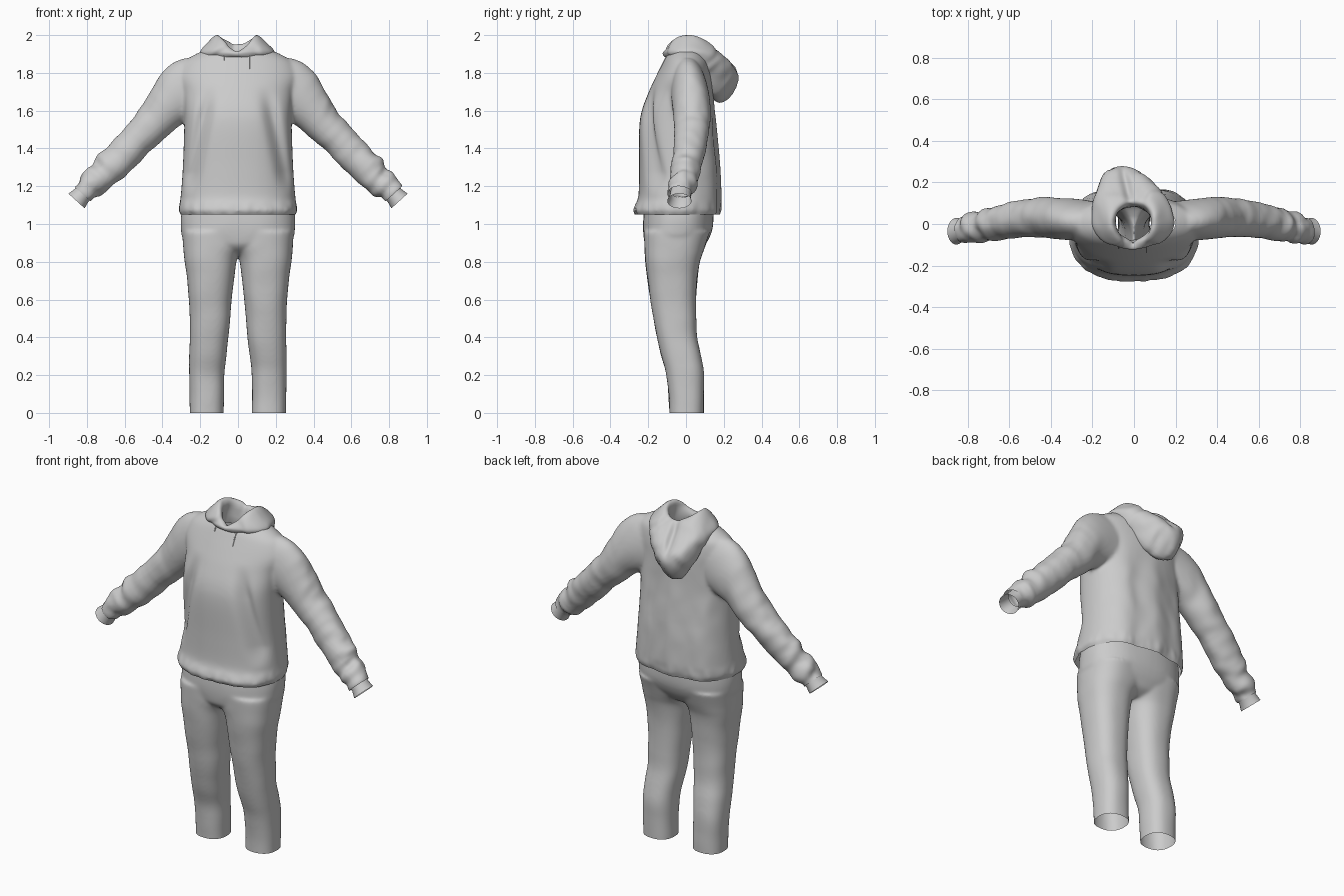
import bpy, bmesh
from math import sin, cos, pi, exp
from mathutils import Vector, noise

if "Cube" in bpy.data.objects:
    bpy.data.objects.remove(bpy.data.objects["Cube"])


def new_object(name, bm):
    bmesh.ops.recalc_face_normals(bm, faces=bm.faces)
    mesh = bpy.data.meshes.new(name)
    bm.to_mesh(mesh)
    bm.free()
    ob = bpy.data.objects.new(name, mesh)
    bpy.context.collection.objects.link(ob)
    for p in mesh.polygons:
        p.use_smooth = True
    return ob


def smooth_stations(st, n=5):
    """Catmull-Rom interpolation between rows of numbers."""
    out = []
    for i in range(len(st) - 1):
        a, b, c, d = st[max(i - 1, 0)], st[i], st[i + 1], st[min(i + 2, len(st) - 1)]
        for k in range(n):
            t = k / n
            out.append([q + .5 * t * (r - p + t * (2 * p - 5 * q + 4 * r - s + t * (3 * (q - r) + s - p)))
                        for p, q, r, s in zip(a, b, c, d)])
    return out + [list(st[-1])]


def loft(bm, rings, caps=True):
    vs = [[bm.verts.new(p) for p in r] for r in rings]
    n = len(vs[0])
    for a, b in zip(vs, vs[1:]):
        for i in range(n):
            j = (i + 1) % n
            bm.faces.new((a[i], a[j], b[j], b[i]))
    if caps:
        bm.faces.new(vs[0])
        bm.faces.new(vs[-1])


def oval(z, x0, x1, y0, y1, power=2.4, n=64):
    pts = []
    for i in range(n):
        c, s = cos(2 * pi * i / n), sin(2 * pi * i / n)
        c = abs(c) ** (2 / power) * (1 if c > 0 else -1)
        s = abs(s) ** (2 / power) * (1 if s > 0 else -1)
        pts.append(Vector(((x0 + x1) / 2 + (x1 - x0) / 2 * c,
                           (y0 + y1) / 2 + (y1 - y0) / 2 * s, z)))
    return pts


def arm_ring(side, x, y, z, r, ry, n=40):
    return [Vector((side * (x + .74 * r * cos(t)), y + ry * sin(t), z + .67 * r * cos(t)))
            for t in (2 * pi * i / n for i in range(n))]


def bake(ob, edit):
    """Apply modifiers, then edit the resulting mesh."""
    ev = ob.evaluated_get(bpy.context.evaluated_depsgraph_get())
    mesh = bpy.data.meshes.new_from_object(ev)
    ob.modifiers.clear()
    bm = bmesh.new()
    bm.from_mesh(mesh)
    bm.normal_update()
    edit(bm)
    bm.to_mesh(mesh)
    bm.free()
    ob.data = mesh
    for p in mesh.polygons:
        p.use_smooth = True


def fuse(ob, edit, smooth, voxel=.01):
    m = ob.modifiers.new("fuse", 'REMESH')
    m.mode, m.voxel_size = 'VOXEL', voxel
    s = ob.modifiers.new("soften", 'SMOOTH')
    s.iterations, s.factor = smooth, .5
    bpy.context.view_layer.update()
    bake(ob, edit)


def cut(bm, co, no):
    bmesh.ops.bisect_plane(bm, geom=bm.verts[:] + bm.edges[:] + bm.faces[:],
                           plane_co=co, plane_no=no, clear_outer=True)


def step(a, b, t):
    t = max(0, min(1, (t - a) / (b - a)))
    return t * t * (3 - 2 * t)


# Trousers: two legs fused with the hips, open at ankles and waist
bm = bmesh.new()
legs = [(-.08, .075, .254, -.085, .092), (.08, .075, .254, -.09, .094), (.2, .074, .258, -.103, .094),
        (.3, .064, .256, -.129, .079), (.4, .051, .254, -.153, .059), (.5, .042, .255, -.171, .054),
        (.6, .034, .26, -.188, .053), (.72, .021, .271, -.205, .061), (.8, .011, .282, -.214, .074),
        (.84, -.005, .286, -.217, .086), (.89, -.04, .29, -.22, .103), (.96, -.05, .294, -.222, .128)]
for s in (-1, 1):
    loft(bm, [oval(z, s * a, s * b, c, d, 2.4) for z, a, b, c, d in smooth_stations(legs)])
hips = [(.835, .06, -.14, .03), (.86, .16, -.185, .075), (.89, .25, -.214, .1), (.93, .293, -.224, .125),
        (.98, .301, -.227, .141), (1.05, .3, -.222, .143), (1.16, .28, -.21, .14)]
loft(bm, [oval(z, -w, w, a, b) for z, w, a, b in smooth_stations(hips)])
trousers = new_object("trousers", bm)


def edit_trousers(bm):
    for v in bm.verts:
        p = v.co
        v.co += v.normal * (.001 + .003 * noise.noise(Vector((p.x * 7, p.y * 7, p.z * 8))))
    cut(bm, (0, 0, 0), (0, 0, -1))
    cut(bm, (0, 0, 1.12), (0, 0, 1))


fuse(trousers, edit_trousers, 14, .008)

# Hoodie body with fused sleeves
bm = bmesh.new()
torso = [(1.0, .28, -.25, .16, 2.4), (1.045, .3, -.265, .17, 2.4), (1.07, .314, -.28, .18, 2.4),
         (1.1, .311, -.27, .182, 2.4), (1.15, .303, -.252, .182, 2.4), (1.3, .292, -.248, .176, 2.4),
         (1.5, .285, -.248, .158, 2.4), (1.6, .285, -.234, .149, 2.4), (1.7, .295, -.197, .144, 2.2),
         (1.78, .32, -.16, .139, 2), (1.85, .295, -.125, .127, 2), (1.885, .25, -.107, .112, 2),
         (1.915, .19, -.085, .095, 2), (1.95, .1, -.05, .06, 2)]
loft(bm, [oval(z, -w, w, a, b, p) for z, w, a, b, p in smooth_stations(torso)])
sleeve = [(.12, .01, 1.74, .21, .09), (.21, .015, 1.725, .188, .094), (.3, .022, 1.68, .158, .1),
          (.38, .028, 1.612, .12, .1), (.455, .03, 1.525, .1, .096), (.54, .025, 1.44, .092, .09),
          (.62, .013, 1.355, .089, .084), (.69, -.002, 1.285, .085, .08), (.745, -.014, 1.23, .079, .076),
          (.79, -.024, 1.192, .072, .071), (.812, -.027, 1.167, .06, .063), (.84, -.03, 1.14, .05, .055)]
for s in (-1, 1):
    loft(bm, [arm_ring(s, *k) for k in smooth_stations(sleeve)])
hoodie = new_object("hoodie_body", bm)


def edit_hoodie(bm):
    for v in bm.verts:
        p = v.co.copy()
        ax = abs(p.x)
        along = .67 * ax - .74 * p.z
        arm = step(.33, .5, ax)
        n = noise.noise(p * 8)
        # uneven cross folds on sleeves, stronger near the wrist
        fold = noise.noise(Vector((along * 17 + p.x, p.y * 14, p.x * 6)))
        v.co += v.normal * arm * ((.005 + .014 * step(.66, .76, ax)) * fold + .006 * n)
        body = 1 - arm
        low = 1 - step(1.5, 1.75, p.z)
        # drape folds on the back, gathers along the hem
        v.co.y += body * low * step(0, .1, p.y) * .006 * sin(p.x * 30 + 1.5 * p.z + n)
        hem = 1 - step(1.07, 1.14, p.z)
        v.co += v.normal * body * hem * .006 * noise.noise(Vector((p.x * 24, p.y * 24, p.z * 9)))
        # creases running down from the armpits
        d = ax - (.185 + (1.55 - p.z) * .22)
        w = step(1.15, 1.28, p.z) * (1 - step(1.55, 1.75, p.z)) * (1 - step(-.14, -.02, p.y))
        v.co.y += .035 * w * exp(-(d / .04) ** 2)
    cut(bm, (0, 0, 1.05), (0, 0, -1))
    cut(bm, (0, 0, 1.91), (0, 0, 1))
    for s in (-1, 1):
        cut(bm, (s * .822, 0, 1.157), (s * .67, 0, -.74))


fuse(hoodie, edit_hoodie, 8)

# Ribbed cuffs, open at the hand
for s, side in ((-1, "right"), (1, "left")):
    bm = bmesh.new()
    loft(bm, [arm_ring(s, *k) for k in ((.805, -.025, 1.175, .052, .056), (.83, -.03, 1.15, .05, .055),
                                        (.855, -.035, 1.122, .058, .064))], caps=False)
    new_object(side + "_cuff", bm)

# Hood: (front y, z), (side x, z), (back y, z) for each ring, outside to inside
rings = [((-.085, 1.86), (.16, 1.87), (.12, 1.69)), ((-.115, 1.89), (.205, 1.9), (.19, 1.6)),
         ((-.125, 1.905), (.195, 1.925), (.305, 1.775)), ((-.115, 1.91), (.15, 1.97), (.25, 1.845)),
         ((-.1, 1.905), (.115, 2.005), (.17, 1.905)), ((-.085, 1.895), (.092, 2.0), (.11, 1.97)),
         ((-.075, 1.87), (.08, 1.95), (.085, 1.93)), ((-.075, 1.83), (.095, 1.86), (.085, 1.82))]
bm = bmesh.new()
pts = []
for k, (f, sd, b) in enumerate(rings):
    ring = []
    for i in range(40):
        t = 2 * pi * i / 40
        c, s = cos(t), sin(t)
        end = b if s > 0 else f
        # curved at the back, a V notch at the front
        w = s * s if s > 0 else 1 - abs(c)
        tip = -.06 * max(s, 0) ** 2 if k in (1, 2, 3) else 0
        ring.append(Vector((sd[0] * c + tip - .005, .01 + (end[0] - .01) * abs(s), sd[1] + (end[1] - sd[1]) * w)))
    pts.append(ring)
loft(bm, pts, caps=False)
hood = new_object("hood", bm)
hood.modifiers.new("soft", 'SUBSURF').levels = 2
bpy.context.view_layer.update()


def edit_hood(bm):
    for v in bm.verts:
        p = v.co.copy()
        n = noise.noise(p * 11)
        v.co += v.normal * (.005 * n + .003 * sin(p.z * 50 + abs(p.x) * 40 + 4 * n))
        # fold where the two sides of the opening meet at the back
        v.co.z -= .025 * exp(-((p.x + .2 * p.y) / .022) ** 2) * step(.1, .15, p.y) * step(1.79, 1.85, p.z)
        v.co.z = min(v.co.z, 2.0)


bake(hood, edit_hood)

# Short drawstrings below the collar
for x, z, name in ((-.075, 1.865, "right_drawstring"), (.06, 1.82, "left_drawstring")):
    cu = bpy.data.curves.new(name, 'CURVE')
    cu.dimensions, cu.bevel_depth = '3D', .003
    sp = cu.splines.new('POLY')
    sp.points.add(1)
    for q, zz in zip(sp.points, (1.89, z)):
        q.co = (x, -.102 - (1.89 - zz) * .5, zz, 1)
    bpy.context.collection.objects.link(bpy.data.objects.new(name, cu))
